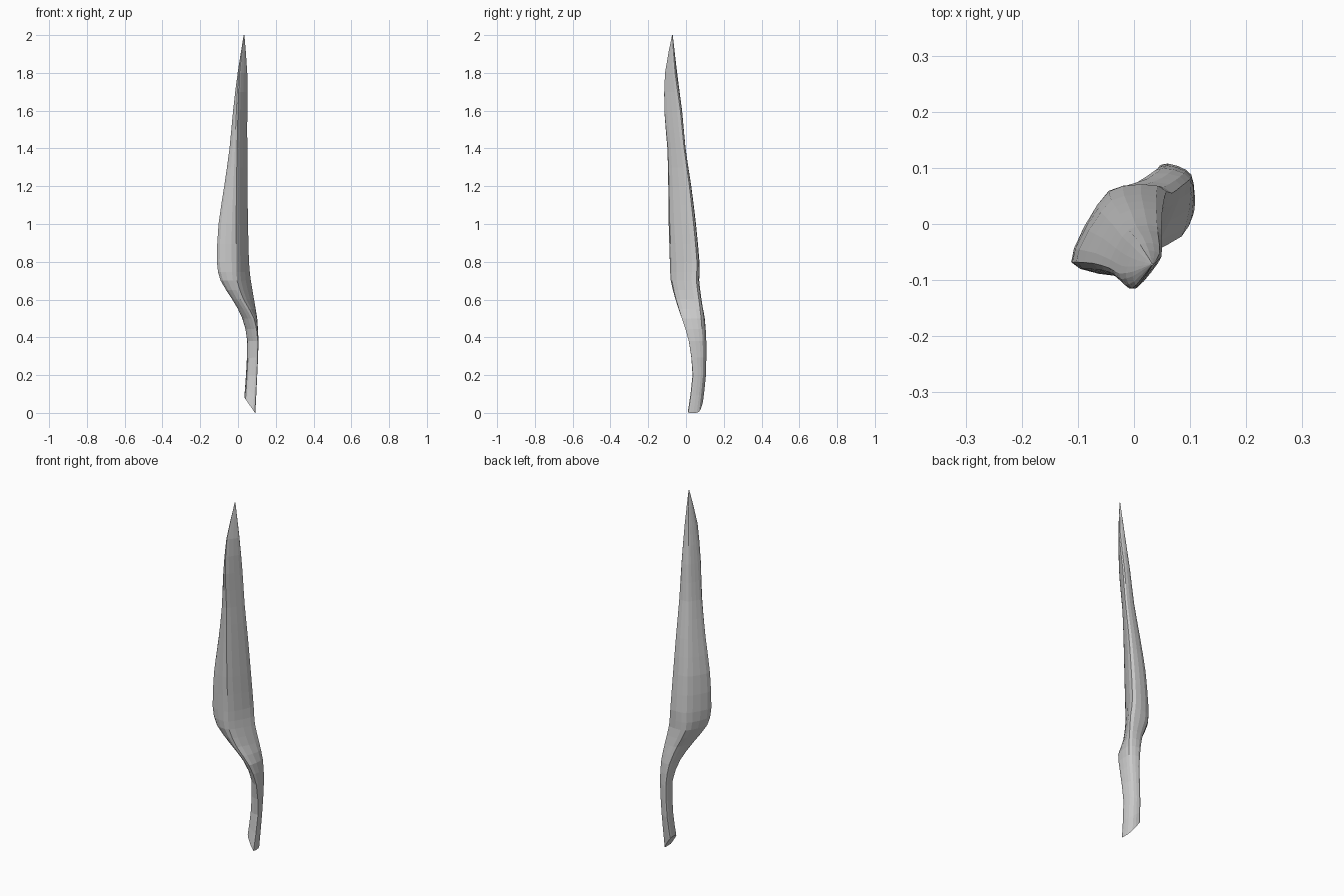
import bpy, bmesh
from mathutils import Vector

if "Cube" in bpy.data.objects:
    bpy.data.objects.remove(bpy.data.objects["Cube"])

# Cross-sections: z, then left edge, front ridge, right edge, back bulge (x, y each)
SECTIONS = [
    (0.00, .040, .030, .089, .012, .085, .070, .036, .090),
    (0.20, .048, .046, .100, .037, .090, .090, .046, .104),
    (0.38, .054, .045, .105, .015, .102, .088, .053, .106),
    (0.50, .025, .015, .085, -.022, .100, .080, .038, .096),
    (0.60, -.030, -.025, .030, -.052, .085, .068, .005, .074),
    (0.70, -.092, -.060, -.005, -.074, .068, .055, -.040, .060),
    (0.80, -.112, -.068, -.008, -.077, .058, .058, -.045, .058),
    (1.00, -.103, -.068, -.010, -.086, .053, .040, -.040, .042),
    (1.20, -.073, -.070, -.008, -.090, .050, .018, -.025, .018),
    (1.40, -.045, -.078, -.005, -.096, .049, -.010, -.010, -.010),
    (1.60, -.026, -.088, .000, -.114, .049, -.030, .004, -.026),
    (1.80, -.002, -.085, .008, -.111, .049, -.058, .018, -.048),
    (2.00, .030, -.072, .032, -.074, .034, -.072, .032, -.070),
]
PER_SIDE = 4


def spline(a, b, c, d, t, k=0.4):
    """Cardinal spline between b and c."""
    m0, m1 = (c - a) * k, (d - b) * k
    t2, t3 = t * t, t ** 3
    return b * (2*t3 - 3*t2 + 1) + m0 * (t3 - 2*t2 + t) + c * (3*t2 - 2*t3) + m1 * (t3 - t2)


def ring(sec):
    pts = [Vector((sec[1 + 2*i], sec[2 + 2*i], sec[0])) for i in range(4)]
    return [spline(pts[i - 1], pts[i], pts[(i + 1) % 4], pts[(i + 2) % 4], j / PER_SIDE)
            for i in range(4) for j in range(PER_SIDE)]


rings = [ring(s) for s in SECTIONS]
# Slanted cut at the foot of the stem
for p in rings[0]:
    p.z = max(0, (0.09 - p.x) * 1.45)

# Smooth the profile lengthwise with one extra ring between sections
full = []
last = len(rings) - 1
for i in range(last):
    full.append(rings[i])
    a, d = rings[max(i - 1, 0)], rings[min(i + 2, last)]
    full.append([spline(a[k], rings[i][k], rings[i + 1][k], d[k], 0.5)
                 for k in range(4 * PER_SIDE)])
full.append(rings[last])

# Blade and stem as one lofted skin
bm = bmesh.new()
loops = [[bm.verts.new(p) for p in r] for r in full]
n = 4 * PER_SIDE
for lo, hi in zip(loops, loops[1:]):
    for k in range(n):
        bm.faces.new((lo[k], lo[(k + 1) % n], hi[(k + 1) % n], hi[k]))
bm.faces.new(loops[0][::-1])
bm.faces.new(loops[-1])
bmesh.ops.triangulate(bm, faces=[f for f in bm.faces if len(f.verts) > 4])
bmesh.ops.recalc_face_normals(bm, faces=bm.faces)
mesh = bpy.data.meshes.new("leaf_blade")
bm.to_mesh(mesh)
bm.free()
blade = bpy.data.objects.new("leaf_blade", mesh)
bpy.context.collection.objects.link(blade)
